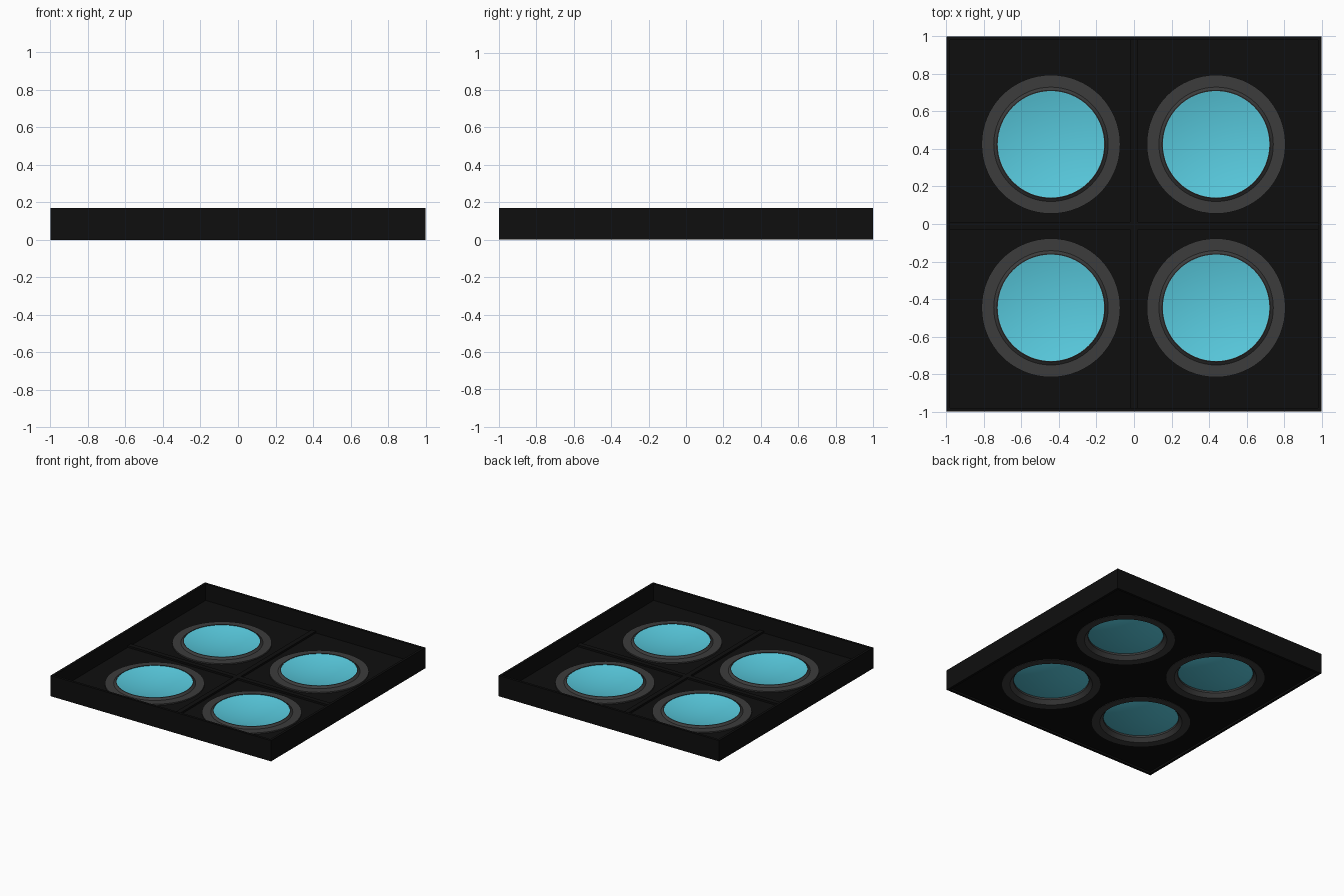
import bpy, bmesh, math
from mathutils import Matrix

if "Cube" in bpy.data.objects:
    bpy.data.objects.remove(bpy.data.objects["Cube"], do_unlink=True)


def material(name, rgb):
    mat = bpy.data.materials.new(name)
    mat.use_nodes = True
    mat.diffuse_color = (*rgb, 1)
    mat.node_tree.nodes["Principled BSDF"].inputs["Base Color"].default_value = (*rgb, 1)
    return mat


BLACK = material("matte_black", (0.0045, 0.0045, 0.0045))
GREY = material("dark_grey", (0.045, 0.045, 0.045))
CYAN = material("cyan_glass", (0.10, 0.60, 0.74))

SEGMENTS = 64
HEIGHT = 0.17
WALL = 0.02
FLOOR_LOW, FLOOR_HIGH = 0.015, 0.035
CENTRES = [(x, y) for x in (-0.443, 0.438) for y in (-0.447, 0.425)]


def add_object(name, bm, mat):
    mesh = bpy.data.meshes.new(name)
    bm.to_mesh(mesh)
    bm.free()
    obj = bpy.data.objects.new(name, mesh)
    bpy.context.collection.objects.link(obj)
    mesh.materials.append(mat)
    return obj


def box(name, low, high, mat):
    bm = bmesh.new()
    size = [h - l for l, h in zip(low, high)]
    middle = [(h + l) / 2 for l, h in zip(low, high)]
    bmesh.ops.create_cube(bm, size=1, matrix=Matrix.Translation(middle) @ Matrix.Diagonal((*size, 1)))
    return add_object(name, bm, mat)


def lathe(name, profile, centre, mat, closed):
    """Spin a radius/height profile about a vertical axis."""
    bm = bmesh.new()
    verts = [bm.verts.new((r, 0, z)) for r, z in profile]
    edges = [bm.edges.new(pair) for pair in zip(verts, verts[1:])]
    if closed:
        edges.append(bm.edges.new((verts[-1], verts[0])))
    bmesh.ops.spin(bm, geom=verts + edges, cent=(0, 0, 0), axis=(0, 0, 1),
                   angle=math.tau, steps=SEGMENTS, use_duplicate=False)
    bmesh.ops.remove_doubles(bm, verts=bm.verts, dist=1e-4)
    bmesh.ops.recalc_face_normals(bm, faces=bm.faces)
    if not closed and sum(f.normal.z for f in bm.faces) < 0:
        bmesh.ops.reverse_faces(bm, faces=bm.faces)
    obj = add_object(name, bm, mat)
    obj.location = (*centre, 0)
    bpy.ops.object.select_all(action="DESELECT")
    obj.select_set(True)
    bpy.context.view_layer.objects.active = obj
    bpy.ops.object.shade_smooth_by_angle(angle=math.radians(25))
    return obj


# Tray walls
inner = 1 - WALL
for side, s in (("right", -1), ("left", 1)):
    x = sorted((s * inner, s))
    box(side + "_wall", (x[0], -1, 0), (x[1], 1, HEIGHT), BLACK)
for side, s in (("front", -1), ("back", 1)):
    y = sorted((s * inner, s))
    box(side + "_wall", (-inner, y[0], 0), (inner, y[1], HEIGHT), BLACK)

# Floor with four round openings
floor = box("floor", (-inner, -inner, FLOOR_LOW), (inner, inner, FLOOR_HIGH), BLACK)
for centre in CENTRES:
    bm = bmesh.new()
    bmesh.ops.create_cone(bm, cap_ends=True, segments=SEGMENTS, radius1=0.34, radius2=0.34, depth=0.3)
    cutter = add_object("opening_cutter", bm, BLACK)
    cutter.location = (*centre, 0)
    cutter.hide_render = True
    cutter.hide_set(True)
    cut = floor.modifiers.new("opening", "BOOLEAN")
    cut.object = cutter
    cut.operation = "DIFFERENCE"
    cut.solver = "EXACT"

# Low ribs crossing between the lamps
rib_top = FLOOR_HIGH + 0.015
box("long_rib", (-0.02, -inner, FLOOR_HIGH), (0.02, inner, rib_top), BLACK)
for side, s in (("right", -1), ("left", 1)):
    x = sorted((s * 0.02, s * inner))
    box(side + "_cross_rib", (x[0], -0.03, FLOOR_HIGH), (x[1], 0.01, rib_top), BLACK)

# Lamps: flanged bezel with a raised lip, holding a shallow dished lens
BEZEL = [(0.37, 0.012), (0.37, 0.045), (0.305, 0.045), (0.288, 0.06),
         (0.284, 0.06), (0.284, 0.042), (0.31, 0.012)]
RIM, DEPTH, RADIUS, RINGS = 0.057, 0.035, 0.286, 10
DISH = [(RADIUS * i / RINGS, RIM - DEPTH * (1 - (i / RINGS) ** 2)) for i in range(RINGS + 1)]
for centre in CENTRES:
    lathe("bezel", BEZEL, centre, GREY, True)
    lathe("lens", DISH, centre, CYAN, False)
